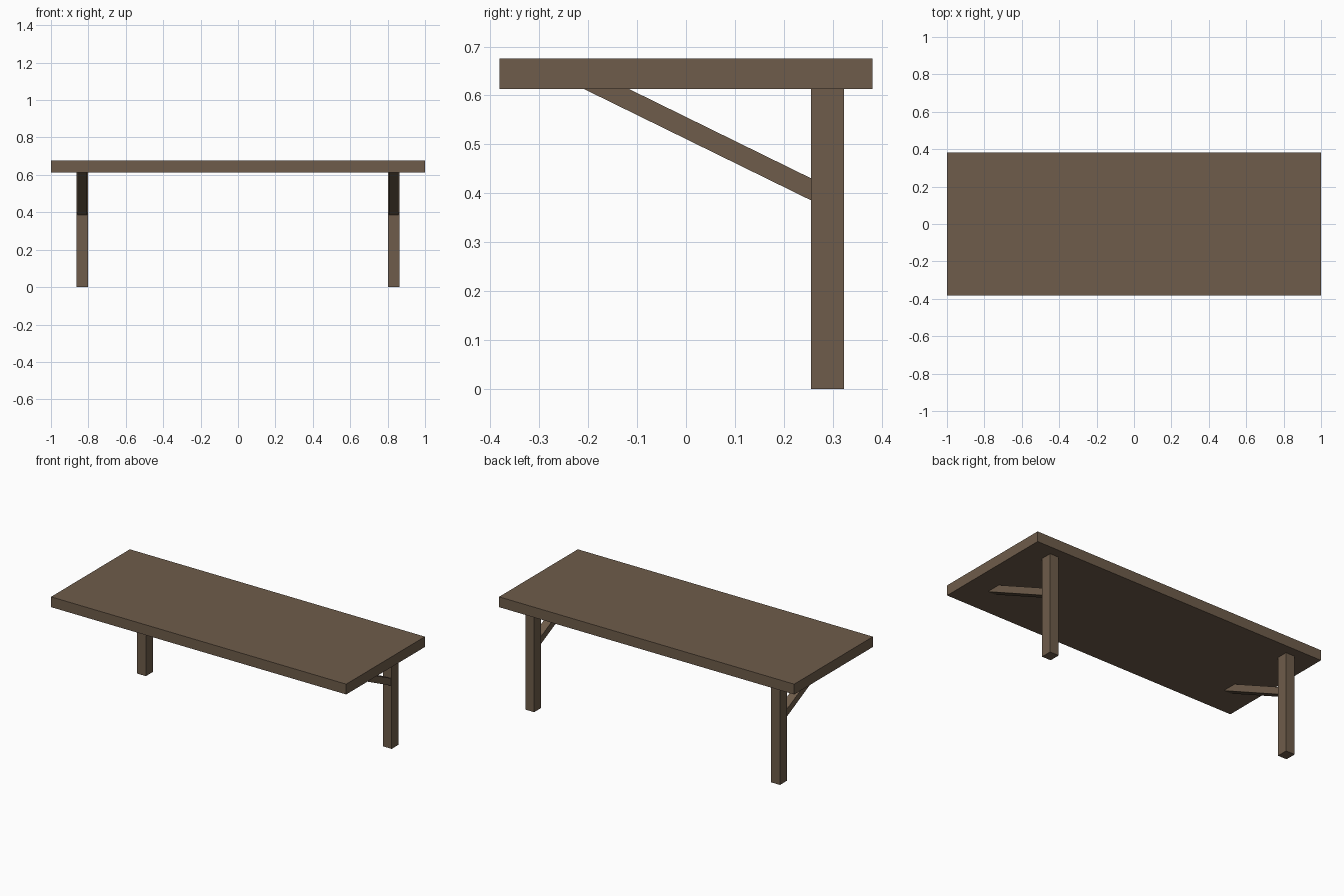
import bpy, bmesh

if "Cube" in bpy.data.objects:
    bpy.data.objects.remove(bpy.data.objects["Cube"])

# One wood colour for the whole table
wood = bpy.data.materials.new("brown wood")
wood.diffuse_color = (0.156, 0.107, 0.069, 1)
wood.use_nodes = True
wood.node_tree.nodes["Principled BSDF"].inputs["Base Color"].default_value = wood.diffuse_color


def prism(name, profile, x0, x1):
    """Extrude a (y, z) profile along x from x0 to x1."""
    bm = bmesh.new()
    face = bm.faces.new([bm.verts.new((x0, y, z)) for y, z in profile])
    ext = bmesh.ops.extrude_face_region(bm, geom=[face])
    verts = [v for v in ext["geom"] if isinstance(v, bmesh.types.BMVert)]
    bmesh.ops.translate(bm, verts=verts, vec=(x1 - x0, 0, 0))
    bmesh.ops.recalc_face_normals(bm, faces=bm.faces)
    mesh = bpy.data.meshes.new(name)
    bm.to_mesh(mesh)
    bm.free()
    mesh.materials.append(wood)
    obj = bpy.data.objects.new(name, mesh)
    bpy.context.collection.objects.link(obj)
    return obj


def rect(y0, y1, z0, z1):
    return [(y0, z0), (y1, z0), (y1, z1), (y0, z1)]


BOTTOM, TOP = 0.613, 0.676

# Thick table top
prism("table_top", rect(-0.381, 0.381, BOTTOM, TOP), -1, 1)

# Back legs and their slanted braces, one pair on each side
brace = [(-0.208, BOTTOM), (0.255, 0.386), (0.255, 0.431), (-0.116, BOTTOM)]
for side, cx in (("left", -0.833), ("right", 0.833)):
    prism(side + "_leg", rect(0.255, 0.323, 0, BOTTOM), cx - 0.03, cx + 0.03)
    prism(side + "_brace", brace, cx - 0.025, cx + 0.025)
